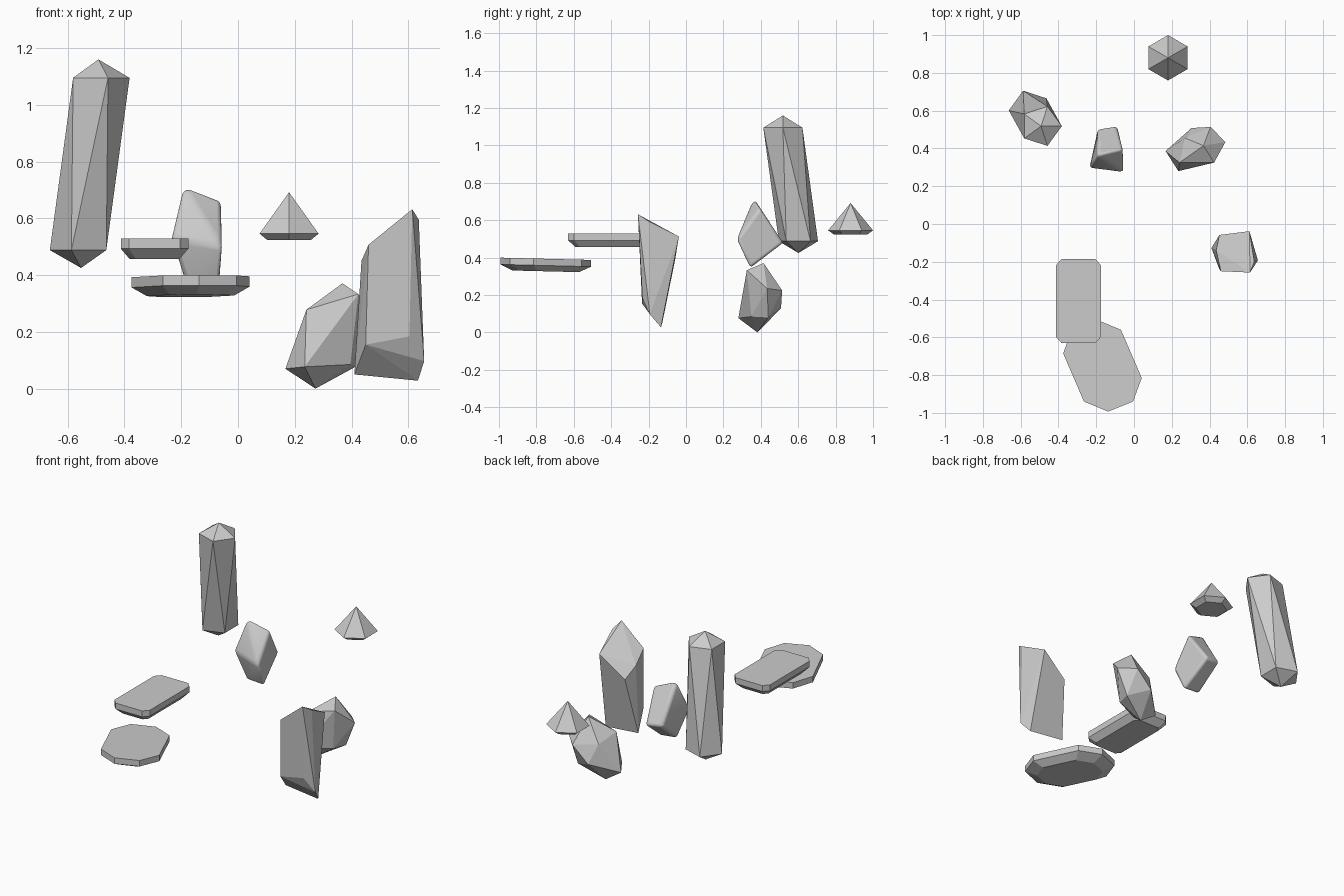
import bpy, bmesh
from math import cos, sin, radians

if "Cube" in bpy.data.objects:
    bpy.data.objects.remove(bpy.data.objects["Cube"])


def make(name, bm):
    bmesh.ops.recalc_face_normals(bm, faces=bm.faces)
    mesh = bpy.data.meshes.new(name)
    bm.to_mesh(mesh)
    bm.free()
    ob = bpy.data.objects.new(name, mesh)
    bpy.context.collection.objects.link(ob)
    return ob


def hull(name, pts, merge=3):
    """Faceted stone: convex hull of a few corners, near-flat faces merged."""
    bm = bmesh.new()
    for p in pts:
        bm.verts.new(p)
    res = bmesh.ops.convex_hull(bm, input=bm.verts)
    loose = [v for v in bm.verts if not v.link_faces]
    bmesh.ops.delete(bm, geom=loose, context='VERTS')
    bmesh.ops.dissolve_limit(bm, angle_limit=radians(merge),
                             verts=bm.verts, edges=bm.edges)
    return make(name, bm)


def ring(n, r, cx, cy, z, turn=0):
    return [(cx + r * cos(radians(turn + 360 * i / n)),
             cy + r * sin(radians(turn + 360 * i / n)), z) for i in range(n)]


def slab(name, outline, centre, levels, tilt=0):
    """Flat stone: outline stacked at (z, x scale, y scale) levels."""
    cx, cy = centre
    pts = [(cx + x * sx, cy + y * sy, z + tilt * y * sy)
           for z, sx, sy in levels for x, y in outline]
    return hull(name, pts, 1)


# Tall five-sided twisted crystal, leaning
hull("tall_crystal",
     [(-0.492, 0.518, 1.16)] + ring(5, 0.11, -0.492, 0.518, 1.095)
     + ring(5, 0.11, -0.553, 0.601, 0.488, 36) + [(-0.553, 0.601, 0.425)], 0.1)

# Six-sided cut gem
hull("hex_gem",
     [(0.18, 0.88, 0.692)] + ring(6, 0.12, 0.18, 0.88, 0.546, 30)
     + ring(6, 0.088, 0.18, 0.88, 0.523, 30), 0.1)

# Rectangular slab with clipped corners
corners = [(0.09, 0.222), (0.119, 0.19)]
rect = [(sx * x, sy * y) for sx in (1, -1) for sy in (1, -1) for x, y in corners]
slab("rectangular_slab", rect, (-0.294, -0.408),
     [(0.529, 1, 1), (0.493, 1, 1), (0.457, 0.74, 0.83)])

# Long octagonal slab
half = [(-0.098, -0.19), (0.03, -0.243), (0.162, -0.19), (0.208, -0.065)]
octagon = half + [(-x, -y) for x, y in half]
slab("octagonal_slab", octagon, (-0.167, -0.75),
     [(0.394, 1, 1), (0.358, 1, 1), (0.327, 0.74, 0.73)], -0.025)

# Chunky prism with a slanted top and a wedge foot
hull("slanted_prism",
     [(0.46, -0.25, 0.507), (0.614, -0.257, 0.632), (0.637, -0.2, 0.595),
      (0.611, -0.038, 0.513), (0.452, -0.058, 0.39), (0.435, -0.14, 0.45),
      (0.45, -0.235, 0.155), (0.604, -0.233, 0.184), (0.656, -0.193, 0.097),
      (0.634, -0.134, 0.028), (0.41, -0.127, 0.05)])

# Rough twelve-cornered stone
hull("faceted_stone",
     [(0.368, 0.415, 0.371), (0.241, 0.325, 0.278), (0.424, 0.325, 0.333),
      (0.484, 0.434, 0.235), (0.405, 0.514, 0.225), (0.27, 0.455, 0.24),
      (0.167, 0.386, 0.07), (0.235, 0.28, 0.077), (0.396, 0.35, 0.085),
      (0.42, 0.44, 0.08), (0.304, 0.508, 0.13), (0.273, 0.382, 0.0)], 0.1)

# Softened diamond-shaped stone
soft = hull("rounded_stone",
            [(-0.193, 0.363, 0.718), (-0.236, 0.295, 0.535), (-0.18, 0.34, 0.355),
             (-0.19, 0.506, 0.488), (-0.058, 0.395, 0.665), (-0.056, 0.272, 0.5),
             (-0.066, 0.345, 0.345), (-0.09, 0.522, 0.478)], 12)
bev = soft.modifiers.new("soft_edges", 'BEVEL')
bev.width = 0.016
bev.segments = 3
bev.limit_method = 'ANGLE'
bev.angle_limit = radians(25)
bpy.context.view_layer.objects.active = soft
soft.select_set(True)
bpy.ops.object.shade_smooth_by_angle(angle=radians(40))
